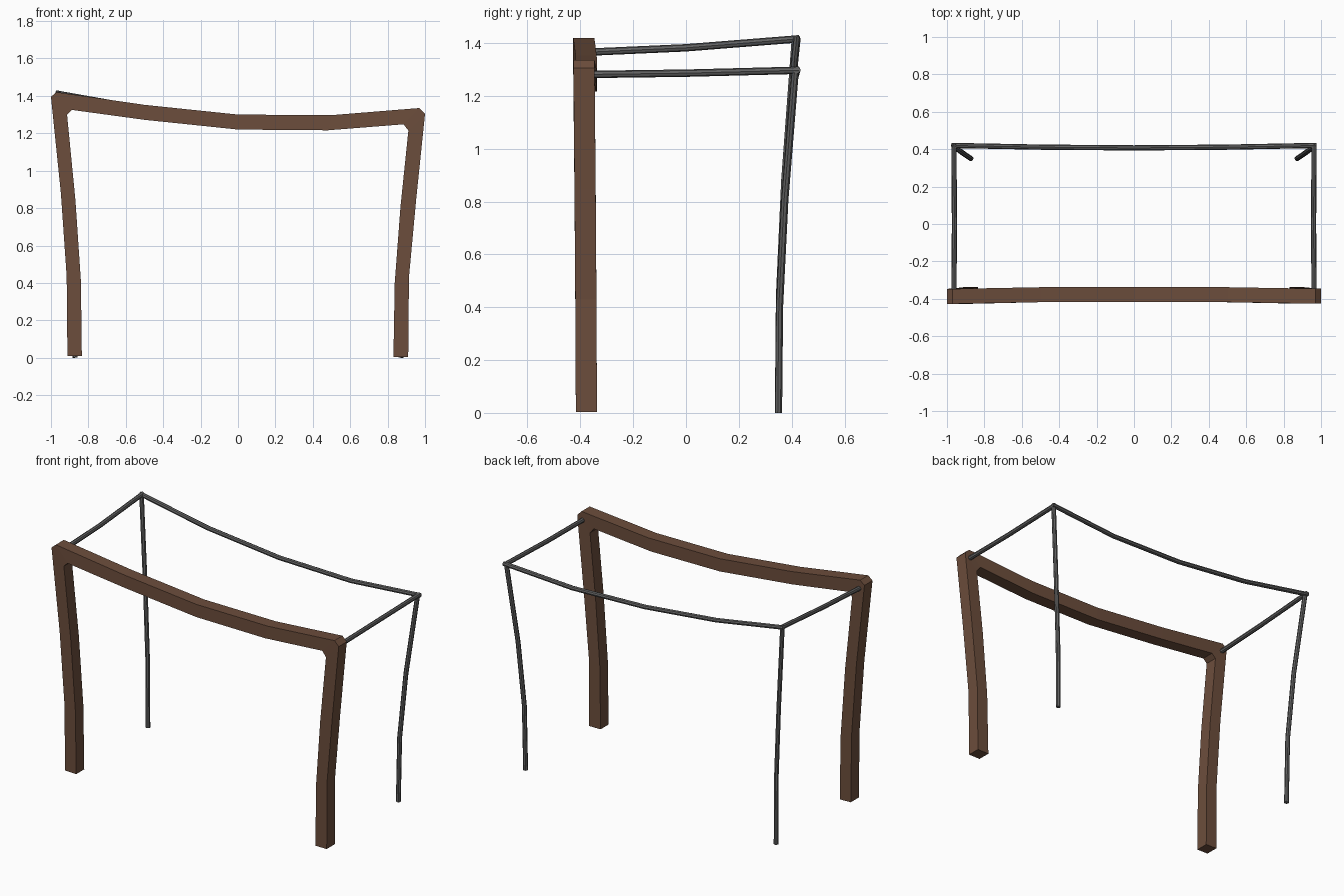
import bpy, bmesh

if "Cube" in bpy.data.objects:
    bpy.data.objects.remove(bpy.data.objects["Cube"])


def material(name, color):
    m = bpy.data.materials.new(name)
    m.diffuse_color = (*color, 1)
    m.use_nodes = True
    m.node_tree.nodes["Principled BSDF"].inputs["Base Color"].default_value = m.diffuse_color
    return m


WOOD = material("wood", (0.15, 0.075, 0.045))
METAL = material("metal", (0.12, 0.12, 0.12))


def timber(name, stations, half):
    """Four-sided beam lofted through (outer x, z, inner x, z, y) stations."""
    bm = bmesh.new()
    rings = [[bm.verts.new(p) for p in ((ox, y - half, oz), (ix, y - half, iz),
                                        (ix, y + half, iz), (ox, y + half, oz))]
             for ox, oz, ix, iz, y in stations]
    for a, b in zip(rings, rings[1:]):
        for i in range(4):
            j = (i + 1) % 4
            bm.faces.new((a[i], a[j], b[j], b[i]))
    bm.faces.new(rings[0])
    bm.faces.new(rings[-1][::-1])
    bmesh.ops.recalc_face_normals(bm, faces=bm.faces)
    mesh = bpy.data.meshes.new(name)
    bm.to_mesh(mesh)
    bm.free()
    mesh.materials.append(WOOD)
    bpy.context.collection.objects.link(bpy.data.objects.new(name, mesh))


def rod(name, points, radius=0.014):
    """Eight-sided flat-shaded rod along a polyline."""
    cu = bpy.data.curves.new(name, 'CURVE')
    cu.dimensions = '3D'
    cu.bevel_depth = radius
    cu.bevel_resolution = 2
    cu.use_fill_caps = True
    sp = cu.splines.new('POLY')
    sp.points.add(len(points) - 1)
    for p, co in zip(sp.points, points):
        p.co = (*co, 1)
    sp.use_smooth = False
    cu.materials.append(METAL)
    bpy.context.collection.objects.link(bpy.data.objects.new(name, cu))


# Front timber frame: left leg, sagging beam, right leg
timber("front_frame", [
    (-0.912, 0.010, -0.835, 0.008, -0.377),
    (-0.916, 0.435, -0.840, 0.410, -0.379),
    (-0.947, 0.880, -0.869, 0.840, -0.382),
    (-1.000, 1.395, -0.914, 1.300, -0.387),
    (-0.970, 1.420, -0.888, 1.325, -0.387),
    (-0.500, 1.352, -0.500, 1.272, -0.378),
    (0.000, 1.300, 0.000, 1.220, -0.376),
    (0.500, 1.297, 0.480, 1.216, -0.378),
    (0.970, 1.335, 0.885, 1.248, -0.386),
    (1.000, 1.305, 0.911, 1.215, -0.386),
    (0.953, 0.850, 0.869, 0.810, -0.382),
    (0.914, 0.430, 0.838, 0.400, -0.379),
    (0.910, 0.003, 0.831, 0.003, -0.377)], 0.040)

# Back legs and back rail, thin metal rods
for side, name, top in ((-1, "left", 1.42), (1, "right", 1.30)):
    rod(name + "_back_leg", [
        (side * 0.872, 0.35, 0.0),
        (side * 0.878, 0.354, top * 0.31),
        (side * 0.908, 0.374, top * 0.62),
        (side * 0.962, 0.414, top)])
rod("back_rail", [
    (-0.975, 0.420, 1.416), (-0.5, 0.411, 1.332), (0, 0.407, 1.280),
    (0.5, 0.411, 1.266), (0.975, 0.420, 1.298)])

# Side rails joining the timber frame to the back corners
rod("left_side_rail", [(-0.963, -0.38, 1.365), (-0.960, 0, 1.382), (-0.963, 0.428, 1.416)])
rod("right_side_rail", [(0.963, -0.38, 1.281), (0.960, 0, 1.286), (0.963, 0.428, 1.297)])
